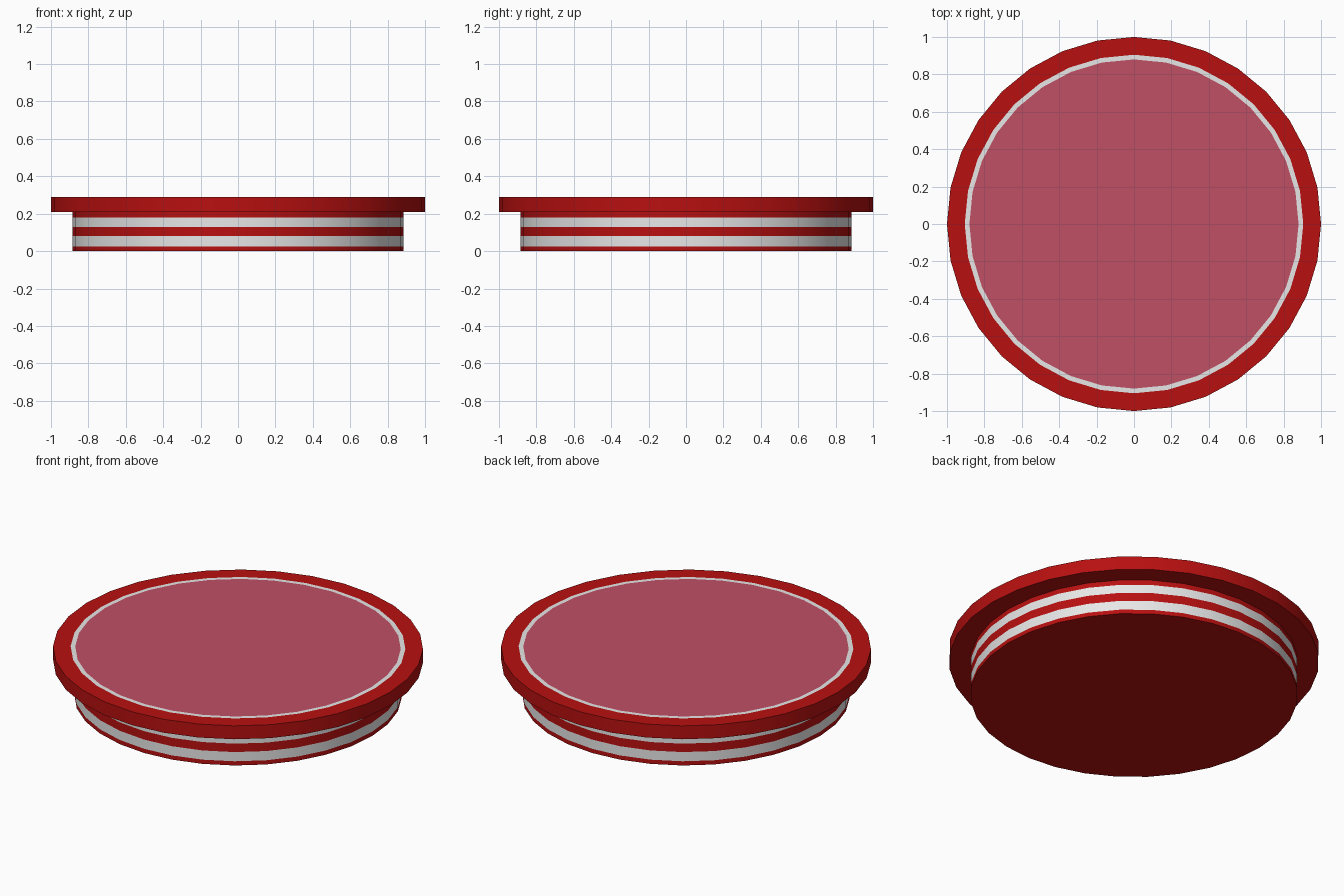
import bpy, bmesh, math

cube = bpy.data.objects.get("Cube")
if cube:
    bpy.data.objects.remove(cube, do_unlink=True)

SIDES = 32


def material(name, rgb):
    m = bpy.data.materials.new(name)
    m.use_nodes = True
    color = (*rgb, 1)
    m.diffuse_color = color
    m.node_tree.nodes["Principled BSDF"].inputs["Base Color"].default_value = color
    return m


red = material("red", (0.48, 0.005, 0.005))
white = material("white", (0.8, 0.8, 0.8))
pink = material("dusty pink", (0.53, 0.08, 0.13))


def lathe(name, profile, mats, bands):
    """Spin (radius, z) points; bands gives the material index of each segment."""
    bm = bmesh.new()
    rings = []
    for r, z in profile:
        if r == 0:
            rings.append([bm.verts.new((0, 0, z))] * SIDES)
        else:
            rings.append([bm.verts.new((r * math.cos(a), r * math.sin(a), z))
                          for a in (math.tau * i / SIDES for i in range(SIDES))])
    for low, high, band in zip(rings, rings[1:], bands):
        for i in range(SIDES):
            j = (i + 1) % SIDES
            corners = dict.fromkeys((low[i], low[j], high[j], high[i]))
            bm.faces.new(list(corners)).material_index = band
    bmesh.ops.recalc_face_normals(bm, faces=bm.faces)
    mesh = bpy.data.meshes.new(name)
    bm.to_mesh(mesh)
    bm.free()
    for m in mats:
        mesh.materials.append(m)
    obj = bpy.data.objects.new(name, mesh)
    bpy.context.collection.objects.link(obj)
    bpy.ops.object.select_all(action="DESELECT")
    obj.select_set(True)
    bpy.context.view_layer.objects.active = obj
    bpy.ops.object.shade_smooth_by_angle(angle=math.radians(30))
    return obj


# Striped drum: closed base, alternating red and white bands
R = 0.885
heights = [0, 0.025, 0.08, 0.13, 0.18, 0.21]
lathe("striped_drum", [(0, 0)] + [(R, z) for z in heights],
      [red, white], [0, 0, 1, 0, 1, 0])

# Overhanging lid: underside, edge, top rim, white ring and pink centre
TOP = 0.29
lathe("lid", [(R, 0.21), (1, 0.21), (1, TOP), (0.905, TOP), (0.88, TOP), (0, TOP)],
      [red, white, pink], [0, 0, 0, 1, 2])
